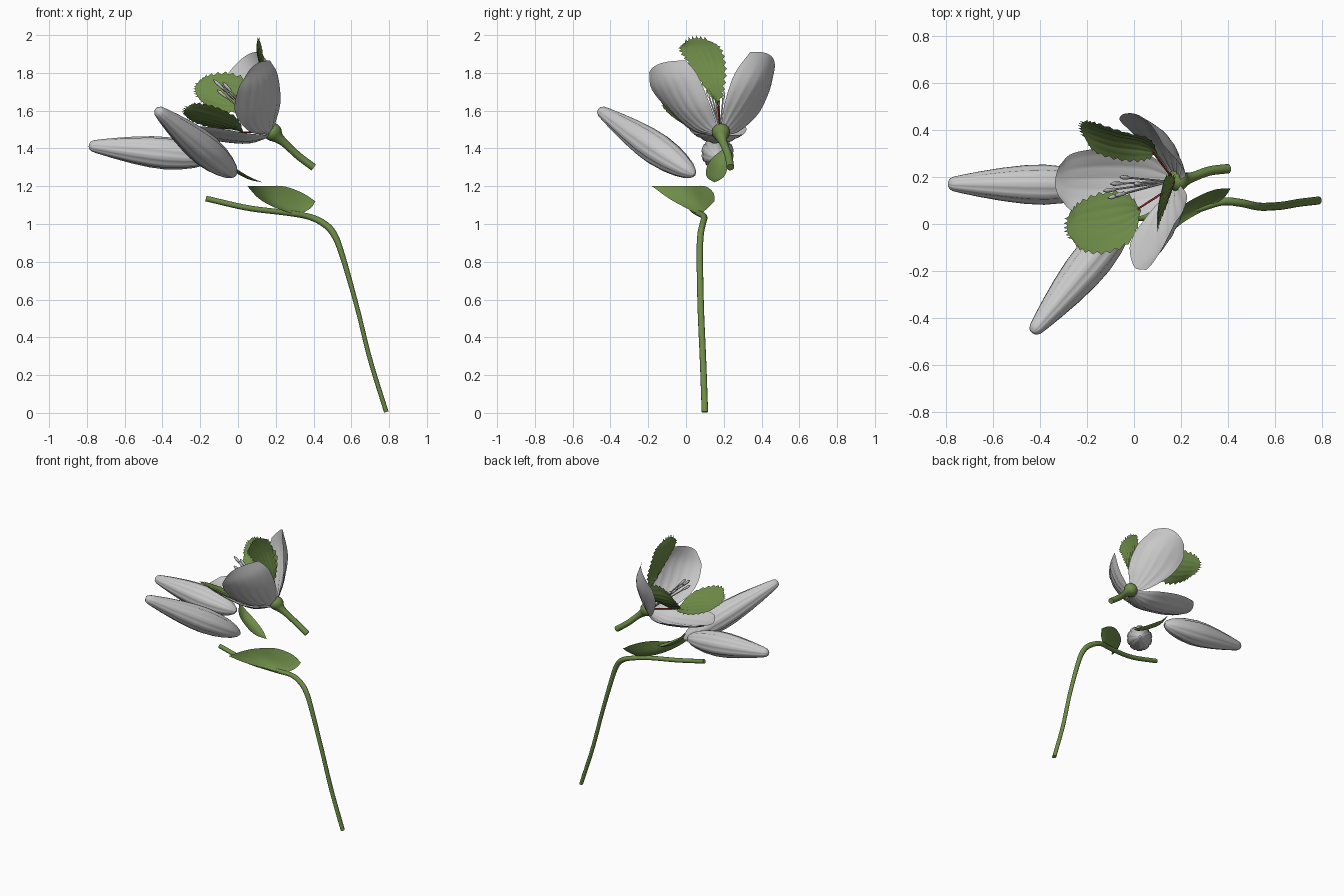
import bpy, math
from mathutils import Vector as V


def material(name, rgb):
    m = bpy.data.materials.new(name)
    m.diffuse_color = (*rgb, 1)
    return m


GREY = material("pale_grey", (0.58, 0.58, 0.58))
GREEN = material("leaf_green", (0.155, 0.26, 0.065))
RED = material("stalk_red", (0.35, 0.03, 0.02))


def make(name, verts, faces, mat):
    me = bpy.data.meshes.new(name)
    me.from_pydata([tuple(v) for v in verts], [], faces)
    me.materials.append(mat)
    for p in me.polygons:
        p.use_smooth = len(p.vertices) == 4
    me.update()
    ob = bpy.data.objects.new(name, me)
    bpy.context.collection.objects.link(ob)
    return ob


def catmull(pts, t):
    """Smooth curve through pts, t in 0..1."""
    n = len(pts) - 1
    i = min(int(t * n), n - 1)
    f = t * n - i
    p1, p2 = pts[i], pts[i + 1]
    p0 = pts[i - 1] if i else p1 * 2 - p2
    p3 = pts[i + 2] if i + 2 <= n else p2 * 2 - p1
    return 0.5 * (2 * p1 + (p2 - p0) * f + (2 * p0 - 5 * p1 + 4 * p2 - p3) * f * f
                  + (3 * p1 - p0 - 3 * p2 + p3) * f ** 3)


def sheet(name, rows, mat, ripple=0.0, teeth=0.0, nu=18, nv=24):
    """Petal or leaf surface; each row is (left, middle, right) or one end point."""
    rows = [r if len(r) == 3 and not isinstance(r[0], float) else (r, r, r) for r in rows]
    cols = [[V(r[k]) for r in rows] for k in range(3)]
    verts, faces = [], []
    for j in range(nv + 1):
        a, b, c = (catmull(col, j / nv) for col in cols)
        for i in range(nu + 1):
            u = i / nu
            p = a * (2 * (u - .5) * (u - 1)) + b * (4 * u * (1 - u)) + c * (2 * u * (u - .5))
            if teeth and i in (0, nu) and j % 2 and 2 < j < nv:
                p += (p - b).normalized() * teeth
            if teeth and j == nv and i % 3 == 1:
                p += (cols[1][-1] - cols[1][-2]).normalized() * teeth
            verts.append(p)
    w = nu + 1
    for j in range(nv):
        for i in range(nu):
            faces.append((j * w + i, j * w + i + 1, (j + 1) * w + i + 1, (j + 1) * w + i))
    ob = make(name, verts, faces, mat)
    if ripple:  # lengthwise veins, fading at the base
        norms = [v.normal.copy() for v in ob.data.vertices]
        for k, v in enumerate(ob.data.vertices):
            i, j = k % w, k // w
            if i % 3 == 0 and 0 < i < nu:
                v.co += norms[k] * ripple * math.sin(math.pi * min(1, j / nv + .1))
    return ob


def tube(name, path, mat, ref, sides=12, ribs=0, steps=0):
    """Tube through (x, y, z, r_in_plane, r_along_ref) points."""
    path = [V(p) for p in path]
    if steps:
        path = [catmull(path, k / steps) for k in range(steps + 1)]
    verts, faces, n = [], [], len(path)
    for k, p in enumerate(path):
        t = (path[min(k + 1, n - 1)] - path[max(k - 1, 0)]).to_3d().normalized() \
            if n > 1 else V((0, 0, 1))
        t = V((path[min(k + 1, n - 1)] - path[max(k - 1, 0)])[:3]).normalized()
        s1 = t.cross(V(ref)).normalized()
        s2 = s1.cross(t)
        for i in range(sides):
            a = math.tau * i / sides
            g = 0.93 if ribs and i % (sides // ribs) == 0 else 1
            verts.append(V(p[:3]) + g * (s1 * (math.cos(a) * p[3]) + s2 * (math.sin(a) * p[4])))
    for k in range(n - 1):
        for i in range(sides):
            i2 = (i + 1) % sides
            faces.append((k * sides + i, k * sides + i2, (k + 1) * sides + i2, (k + 1) * sides + i))
    faces.append(tuple(reversed(range(sides))))
    faces.append(tuple(range((n - 1) * sides, n * sides)))
    return make(name, verts, faces, mat)


# Main stem, bent over at the top
tube("stem", [(.785, .10, .005, .012, .017), (.70, .09, .28, .012, .017),
              (.63, .078, .56, .012, .017), (.55, .073, .84, .015, .017),
              (.505, .078, .95, .018, .017), (.45, .09, 1.005, .018, .017),
              (.37, .095, 1.04, .016, .017), (.25, .06, 1.06, .015, .016),
              (.05, .03, 1.085, .015, .016), (-.17, .03, 1.135, .015, .015)],
     GREEN, (0, 1, 0), steps=40)

# Flower stalk and swollen receptacle
tube("flower_stalk", [(.40, .235, 1.30, .02, .02), (.32, .225, 1.36, .02, .02),
                      (.25, .20, 1.425, .021, .021), (.215, .19, 1.455, .03, .03),
                      (.195, .187, 1.475, .045, .045), (.175, .183, 1.495, .046, .046),
                      (.155, .18, 1.51, .02, .02)], GREEN, (0, 1, 0), 16, steps=24)

# Ribbed closed buds
PROFILE = [(0, .008), (.02, .025), (.07, .046), (.15, .064), (.25, .078), (.38, .086),
           (.5, .083), (.65, .071), (.8, .054), (.92, .038), (.97, .03), (.99, .021), (1, .006)]
for name, base, tip in (("bud_side", (-.13, .165, 1.35), (-.79, .17, 1.415)),
                        ("bud_front", (-.015, .045, 1.26), (-.43, -.46, 1.605))):
    b, t = V(base), V(tip)
    tube(name, [(*b.lerp(t, f), r, r) for f, r in PROFILE], GREY, (0, 0, 1), 50, ribs=10)

# Three large petals
sheet("petal_front", [((.17, .16, 1.47), (.18, .165, 1.48), (.19, .17, 1.49)),
                      ((.06, .04, 1.49), (.14, .08, 1.51), (.2, .16, 1.54)),
                      ((-.015, -.08, 1.59), (.13, -.02, 1.61), (.225, .12, 1.65)),
                      ((0., -.18, 1.71), (.13, -.09, 1.74), (.21, .06, 1.79)),
                      ((.05, -.195, 1.80), (.10, -.135, 1.85), (.17, 0., 1.865))], GREY, .005)
sheet("petal_back", [((.17, .2, 1.47), (.18, .195, 1.48), (.19, .19, 1.49)),
                     ((.1, .28, 1.49), (.17, .23, 1.51), (.2, .19, 1.55)),
                     ((0., .38, 1.58), (.15, .31, 1.61), (.22, .21, 1.66)),
                     ((-.06, .44, 1.70), (.12, .395, 1.75), (.19, .26, 1.80)),
                     ((-.05, .465, 1.80), (.04, .45, 1.89), (.12, .34, 1.91))], GREY, .005)
sheet("petal_low", [((.17, .15, 1.47), (.17, .18, 1.46), (.17, .21, 1.47)),
                    ((.05, .04, 1.48), (.05, .17, 1.425), (.05, .30, 1.475)),
                    ((-.12, .02, 1.51), (-.12, .17, 1.44), (-.12, .32, 1.505)),
                    ((-.26, .055, 1.52), (-.25, .17, 1.475), (-.26, .30, 1.52)),
                    ((-.315, .11, 1.525), (-.335, .175, 1.51), (-.315, .25, 1.525))], GREY, .005)

# Three serrated inner leaves between the petals
sheet("inner_leaf_front", [(.03, .06, 1.485),
                           ((-.01, -.06, 1.56), (-.02, .03, 1.51), (-.03, .12, 1.50)),
                           ((-.12, -.115, 1.615), (-.12, 0., 1.54), (-.13, .125, 1.51)),
                           ((-.22, -.105, 1.635), (-.23, -.01, 1.57), (-.23, .085, 1.54)),
                           ((-.265, -.06, 1.62), (-.285, -.02, 1.595), (-.275, .04, 1.57))],
      GREEN, .004, .016)
sheet("inner_leaf_back", [(.1, .3, 1.61),
                          ((.03, .275, 1.61), (.03, .34, 1.66), (.06, .36, 1.74)),
                          ((-.07, .28, 1.595), (-.08, .36, 1.68), (-.05, .39, 1.79)),
                          ((-.17, .315, 1.635), (-.18, .39, 1.70), (-.16, .425, 1.78)),
                          ((-.21, .37, 1.67), (-.225, .41, 1.71), (-.21, .435, 1.75))],
      GREEN, .004, .016)
sheet("inner_leaf_top", [(.17, .17, 1.63),
                         ((.14, .085, 1.75), (.15, .135, 1.73), (.17, .195, 1.73)),
                         ((.11, .015, 1.86), (.115, .1, 1.85), (.14, .2, 1.84)),
                         ((.10, -.025, 1.925), (.10, .06, 1.93), (.125, .175, 1.93)),
                         ((.105, -.005, 1.96), (.105, .05, 1.982), (.115, .12, 1.97))],
      GREEN, .004, .016)

# Thin red stalks of the inner leaves
for name, a, b in (("red_stalk_front", (.15, .15, 1.485), (.01, .06, 1.487)),
                   ("red_stalk_back", (.16, .2, 1.49), (.08, .305, 1.62)),
                   ("red_stalk_top", (.17, .18, 1.5), (.168, .168, 1.65))):
    tube(name, [(*a, .005, .005), (*b, .004, .004)], RED, (0, .3, 1) if "top" not in name else (0, 1, 0), 6)

# Stamens with small tips
base = V((.15, .18, 1.50))
for k, tip in enumerate([(-.13, .14, 1.765), (-.10, .17, 1.74), (-.08, .12, 1.75),
                         (-.06, .20, 1.70), (-.11, .11, 1.71), (.0, .17, 1.66)]):
    t = V(tip)
    pts = [(*base.lerp(t, f), r, r) for f, r in
           ((0, .004), (.8, .004), (.84, .008), (.95, .009), (1, .003))]
    tube(f"stamen_{k + 1}", pts, GREY, (0, 1, 0), 8)

# Cupped lower leaf with a level upper edge, and the small bract behind the buds
sheet("lower_leaf", [(.05, -.18, 1.2),
                     ((.11, -.09, 1.135), (.10, -.06, 1.16), (.08, -.07, 1.2)),
                     ((.2, 0., 1.085), (.18, .04, 1.12), (.13, .02, 1.2)),
                     ((.31, .065, 1.055), (.30, .10, 1.10), (.24, .1, 1.2)),
                     ((.38, .11, 1.08), (.38, .14, 1.12), (.34, .145, 1.165)),
                     (.41, .15, 1.12)], GREEN)
sheet("bract", [(.13, .15, 1.22),
                ((.06, .11, 1.25), (.06, .16, 1.235), (.06, .2, 1.25)),
                ((-.02, .11, 1.30), (-.01, .17, 1.27), (-.02, .22, 1.30)),
                ((-.09, .14, 1.35), (-.08, .18, 1.32), (-.09, .22, 1.35)),
                (-.13, .2, 1.40)], GREEN)
